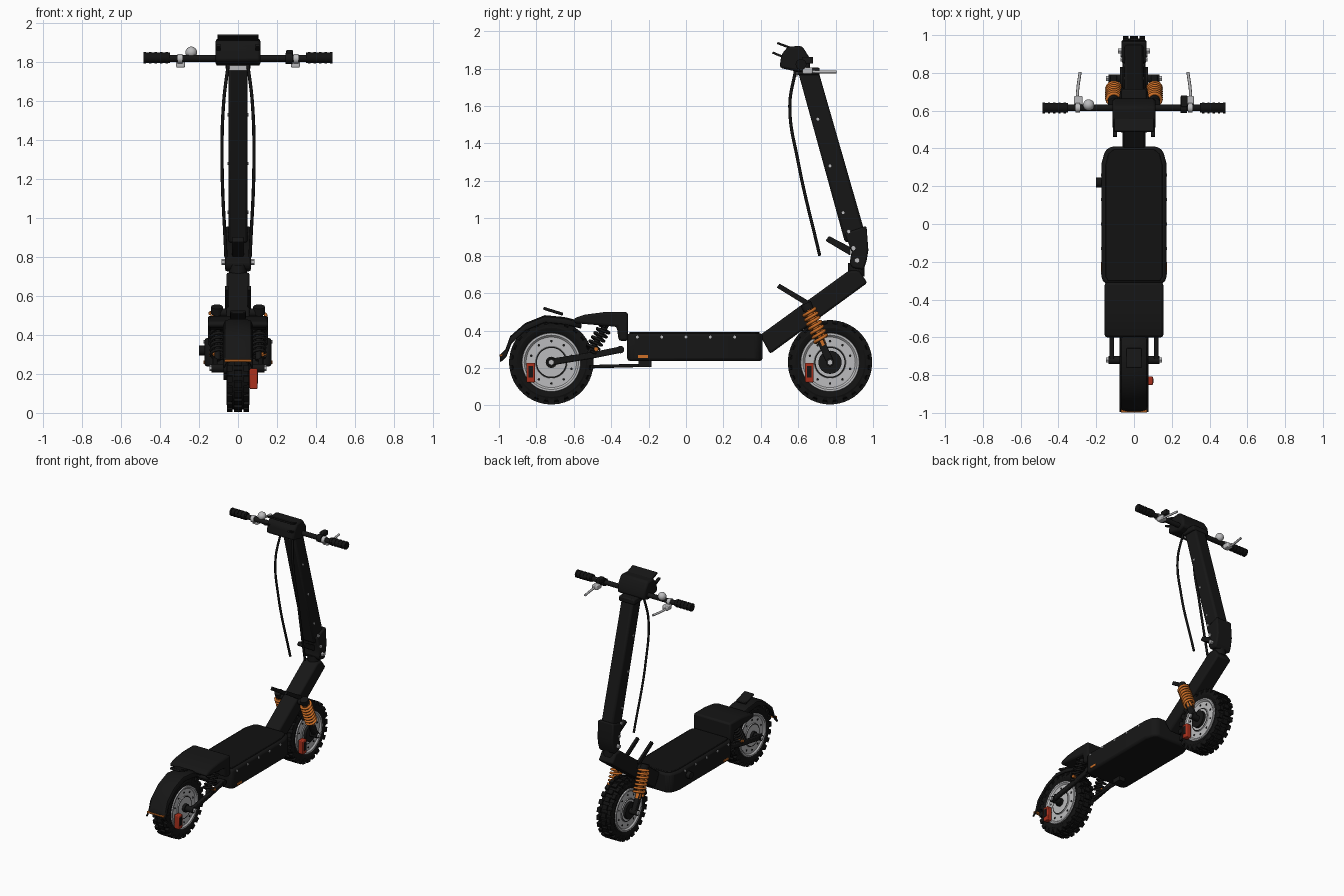
import bpy, bmesh
from math import sin, cos, pi, tau
from mathutils import Matrix, Vector

if "Cube" in bpy.data.objects:
    bpy.data.objects.remove(bpy.data.objects["Cube"])


def material(name, color):
    m = bpy.data.materials.new(name)
    m.use_nodes = True
    m.diffuse_color = (*color, 1)
    m.node_tree.nodes["Principled BSDF"].inputs["Base Color"].default_value = (*color, 1)
    return m


BLACK = material("black paint", (.008, .008, .008))
RUBBER = material("black rubber", (.006, .006, .006))
METAL = material("light metal", (.5, .5, .51))
ORANGE = material("orange", (.62, .16, .02))
RED = material("red", (.4, .03, .012))


def link(name, bm, mat, bevel=0, segs=2):
    bmesh.ops.recalc_face_normals(bm, faces=bm.faces)
    me = bpy.data.meshes.new(name)
    bm.to_mesh(me)
    bm.free()
    me.materials.append(mat)
    ob = bpy.data.objects.new(name, me)
    bpy.context.collection.objects.link(ob)
    if bevel:
        b = ob.modifiers.new("bevel", "BEVEL")
        b.width, b.segments = bevel, segs
    return ob


def prism(name, pts, lo, hi, mat, axis="x", bevel=0):
    """Extrude a side (y, z) or plan (x, y) outline."""
    bm = bmesh.new()
    place = (lambda a, b, t: (t, a, b)) if axis == "x" else (lambda a, b, t: (a, b, t))
    rings = [[bm.verts.new(place(a, b, t)) for a, b in pts] for t in (lo, hi)]
    n = len(pts)
    for i in range(n):
        j = (i + 1) % n
        bm.faces.new((rings[0][i], rings[0][j], rings[1][j], rings[1][i]))
    bm.faces.new(rings[0])
    bm.faces.new(rings[1])
    return link(name, bm, mat, bevel)


def box(name, center, size, mat, bevel=0, tilt=0):
    bm = bmesh.new()
    m = Matrix.Translation(center) @ Matrix.Rotation(tilt, 4, "X") @ Matrix.Diagonal((*size, 1))
    bmesh.ops.create_cube(bm, size=1, matrix=m)
    return link(name, bm, mat, bevel)


def rod(name, a, b, r, mat, r2=None, segs=16):
    a, b = Vector(a), Vector(b)
    d = b - a
    bm = bmesh.new()
    m = Matrix.Translation((a + b) / 2) @ d.to_track_quat("Z", "Y").to_matrix().to_4x4()
    bmesh.ops.create_cone(bm, cap_ends=True, segments=segs, radius1=r,
                          radius2=r if r2 is None else r2, depth=d.length, matrix=m)
    return link(name, bm, mat)


def tube(name, pts, r, mat, smooth=True):
    cu = bpy.data.curves.new(name, "CURVE")
    cu.dimensions, cu.bevel_depth, cu.bevel_resolution = "3D", r, 2
    cu.use_fill_caps = True
    sp = cu.splines.new("BEZIER" if smooth else "POLY")
    items = sp.bezier_points if smooth else sp.points
    items.add(len(pts) - 1)
    for p, co in zip(items, pts):
        if smooth:
            p.co = co
            p.handle_left_type = p.handle_right_type = "AUTO"
        else:
            p.co = (*co, 1)
    cu.materials.append(mat)
    ob = bpy.data.objects.new(name, cu)
    bpy.context.collection.objects.link(ob)


def spring(name, a, b, r, wire, turns, mat):
    a, b = Vector(a), Vector(b)
    q = (b - a).to_track_quat("Z", "Y")
    n = turns * 14
    tube(name, [a.lerp(b, i / n) + q @ Vector((r * cos(tau * i / 14), r * sin(tau * i / 14), 0))
                for i in range(n + 1)], wire, mat, False)


def lathe(name, prof, y, z, mat, segs=48):
    """Revolve (x, radius) points about a wheel axle."""
    bm = bmesh.new()
    rings = [[bm.verts.new((x, y + r * sin(tau * i / segs), z + r * cos(tau * i / segs)))
              for i in range(segs)] for x, r in prof]
    for p, q in zip(rings, rings[1:]):
        for i in range(segs):
            j = (i + 1) % segs
            bm.faces.new((p[i], p[j], q[j], q[i]))
    return link(name, bm, mat)


# Wheels with knobby tyres, rims, hubs and brake calipers
def wheel(label, y, z, hub):
    half = [(.045, .15), (.056, .165), (.06, .185), (.052, .205), (.03, .212)]
    lathe(label + "_tyre", [(-x, r) for x, r in half] + half[::-1] + [(-.045, .15)], y, z, RUBBER)
    bm = bmesh.new()
    for k in range(24):
        for x, off, w in ((-.043, 0, .028), (0, .5, .04), (.043, 0, .028)):
            ang = tau * (k + off) / 24
            m = (Matrix.Translation((x, y, z)) @ Matrix.Rotation(ang, 4, "X")
                 @ Matrix.Translation((0, 0, .208)) @ Matrix.Diagonal((w, .034, .034, 1)))
            bmesh.ops.create_cube(bm, size=1, matrix=m)
    link(label + "_tread", bm, RUBBER)
    rim = [(.044, .158), (.06, .156), (.06, .145), (.05, .135), (.05, .085), (.056, .08), (.056, .001)]
    lathe(label + "_rim", [(-x, r) for x, r in rim[::-1]] + rim, y, z, METAL)
    for s in (-1, 1):
        rod(label + "_hub", (s * .05, y, z), (s * .075, y, z), hub, BLACK, segs=24)
        lathe(label + "_rim_groove", [(s * .057, .083), (s * .0575, .08), (s * .057, .077)], y, z, BLACK)
        for k in range(10):
            a = tau * k / 10
            py, pz = y + .113 * sin(a), z + .113 * cos(a)
            rod(label + "_rim_hole", (s * .049, py, pz), (s * .053, py, pz), .007, BLACK, segs=8)
        rod(label + "_axle", (s * .05, y, z), (s * .135, y, z), .022, BLACK)
        rod(label + "_axle_nut", (s * .13, y, z), (s * .147, y, z), .016, METAL, segs=6)
    box(label + "_caliper", (.08, y - .11, z - .055), (.04, .046, .105), RED, .006)
    box(label + "_caliper_pad", (.1, y - .11, z - .05), (.006, .024, .06), BLACK)


wheel("rear_wheel", -.72, .23, .03)
wheel("front_wheel", .77, .23, .062)

# Deck
plan = [(.125, .41), (.155, .385), (.172, .32), (.172, -.29), (.155, -.315)]
prism("deck", plan + [(-x, y) for x, y in plan[::-1]], .237, .385, BLACK, "z", .018)
prism("deck_mat", [(x * .88, y * .96) for x, y in plan + [(-x, y) for x, y in plan[::-1]]],
      .38, .393, RUBBER, "z", .004)
for s in (-1, 1):
    for k in range(5):
        y = -.26 + .13 * k
        rod("deck_bolt", (s * .168, y, .365), (s * .176, y, .365), .008, METAL, segs=8)
    box("side_reflector", (s * .172, -.23, .26), (.008, .055, .016), ORANGE)
rod("charge_cap", (-.165, .22, .32), (-.2, .22, .32), .026, BLACK)
box("kickstand_mount", (-.05, -.22, .225), (.05, .07, .04), BLACK)
rod("kickstand", (-.05, -.19, .215), (-.05, -.5, .207), .009, BLACK)

# Rear housing, mudguard and tail light
prism("rear_housing", [(-.6, .44), (-.6, .465), (-.54, .485), (-.44, .498), (-.31, .498), (-.31, .345),
                       (-.36, .345), (-.37, .42)], -.155, .155, BLACK, bevel=.014)
path = [(-.56, .45), (-.65, .472), (-.755, .482), (-.86, .44), (-.94, .37), (-.965, .3), (-.995, .27)]
bm = bmesh.new()
rows = [[bm.verts.new((x, y, z - drop)) for x, drop in
         ((-.078, .035), (-.066, .008), (-.035, 0), (.035, 0), (.066, .008), (.078, .035))]
        for y, z in path]
for p, q in zip(rows, rows[1:]):
    for i in range(5):
        bm.faces.new((p[i], p[i + 1], q[i + 1], q[i]))
guard = link("rear_mudguard", bm, BLACK)
guard.modifiers.new("thickness", "SOLIDIFY").thickness = .012
box("tail_light", (0, -.985, .267), (.14, .024, .012), ORANGE, .003)
box("mudguard_fin", (0, -.71, .503), (.08, .11, .016), BLACK, .005, -.3)

# Rear swing arms and springs
for s in (-1, 1):
    prism("swing_arm", [(-.35, .315), (-.35, .28), (-.5, .25), (-.71, .215), (-.74, .23), (-.72, .25),
                        (-.5, .285)], s * .105, s * .13, BLACK, bevel=.006)
    spring("rear_spring", (s * .105, -.43, .42), (s * .105, -.51, .29), .034, .0075, 6, BLACK)
    rod("rear_damper", (s * .105, -.42, .44), (s * .105, -.52, .27), .015, BLACK)
    rod("rear_damper_bolt", (s * .11, -.48, .3), (s * .145, -.48, .3), .012, ORANGE, segs=8)
rod("swing_pivot", (-.135, -.35, .298), (.135, -.35, .298), .02, BLACK)

# Front neck, fork and orange springs
prism("neck", [(.395, .375), (.45, .275), (.97, .655), (.925, .72), (.87, .72)], -.06, .06, BLACK, bevel=.012)
rod("fork_bridge", (-.125, .65, .515), (.125, .65, .515), .022, BLACK)
rod("fork_pivot", (-.125, .70, .37), (.125, .70, .37), .018, BLACK)
for s in (-1, 1):
    prism("mudguard_stay", [(.485, .63), (.5, .65), (.67, .55), (.655, .525)], s * .05, s * .068, BLACK)
    spring("front_spring", (s * .108, .655, .51), (s * .108, .725, .345), .036, .009, 7, ORANGE)
    rod("front_damper", (s * .108, .65, .52), (s * .108, .735, .32), .019, ORANGE)
    rod("front_spring_cap", (s * .108, .64, .545), (s * .108, .655, .51), .03, BLACK)
    prism("fork_arm", [(.675, .40), (.71, .41), (.79, .24), (.77, .21), (.745, .24)],
          s * .09, s * .125, BLACK, bevel=.006)

# Folding joint and stem
prism("folding_joint", [(.875, .76), (.89, .735), (.95, .725), (.965, .77), (.975, .83), (.965, .96),
                        (.85, .92), (.885, .82)], -.066, .066, BLACK, bevel=.01)
rod("joint_core", (0, .91, .69), (0, .91, .76), .045, BLACK)
prism("latch_lever", [(.745, .88), (.765, .905), (.88, .845), (.88, .80)], -.03, .03, BLACK, bevel=.006)
prism("stem", [(.60, 1.78), (.71, 1.78), (.963, .90), (.85, .87)], -.05, .05, BLACK, bevel=.014)
for s in (-1, 1):
    for y, z, r in ((.705, 1.53, .008), (.77, 1.28, .008), (.84, 1.03, .008)):
        rod("stem_bolt", (s * .045, y, z), (s * .054, y, z), r, METAL, segs=8)
    for y, z, r in ((.87, .93, .011), (.895, .84, .012)):
        rod("joint_bolt", (s * .06, y, z), (s * .071, y, z), r, METAL, segs=8)
    rod("joint_pin", (s * .06, .915, .775), (s * .085, .915, .775), .015, METAL, segs=6)
    tube("brake_cable", [(s * .05, .585, 1.79), (s * .073, .555, 1.6), (s * .082, .60, 1.3),
                         (s * .062, .715, .8)], .0085, RUBBER)

# Control head and display
prism("control_head", [(.50, 1.805), (.51, 1.875), (.545, 1.918), (.62, 1.922), (.66, 1.86), (.665, 1.80),
                       (.61, 1.78)], -.115, .115, BLACK, bevel=.014)
box("display", (0, .535, 1.92), (.21, .1, .012), BLACK, .003, -.35)
for s in (-1, 1):
    box("head_tab", (s * .1, .49, 1.875), (.02, .06, .012), BLACK, 0, -.4)
box("stem_clamp", (0, .655, 1.785), (.13, .12, .04), BLACK, .008)
box("clamp_plate", (0, .592, 1.77), (.09, .008, .025), METAL)

# Handlebar, grips, brake levers and bell
rod("handlebar", (-.36, .615, 1.82), (.36, .615, 1.82), .018, BLACK)
for s in (-1, 1):
    rod("grip", (s * .35, .615, 1.823), (s * .485, .615, 1.823), .026, RUBBER)
    for k in range(5):
        x = .36 + k * .028
        rod("grip_ring", (s * x, .615, 1.823), (s * (x + .012), .615, 1.823), .029, RUBBER)
    rod("lever_clamp", (s * .285, .615, 1.818), (s * .31, .615, 1.818), .025, METAL)
    box("lever_mount", (s * .295, .65, 1.79), (.045, .055, .035), METAL, .006)
    tube("brake_lever", [(s * .3, .65, 1.785), (s * .298, .71, 1.783), (s * .285, .805, 1.783)],
         .008, METAL)
rod("throttle_clamp", (.245, .615, 1.82), (.28, .615, 1.82), .028, BLACK)
box("throttle_switch", (.265, .65, 1.845), (.035, .06, .035), BLACK, .005)
bm = bmesh.new()
bmesh.ops.create_uvsphere(bm, u_segments=20, v_segments=12, radius=.03,
                          matrix=Matrix.Translation((-.24, .63, 1.85)))
link("bell", bm, METAL)

# Smooth rounded parts, keep hard edges
bpy.ops.object.select_all(action="DESELECT")
for ob in bpy.context.collection.objects:
    if ob.type == "MESH" and ob.data.materials:
        ob.select_set(True)
        bpy.context.view_layer.objects.active = ob
bpy.ops.object.shade_smooth_by_angle(angle=pi / 6)
